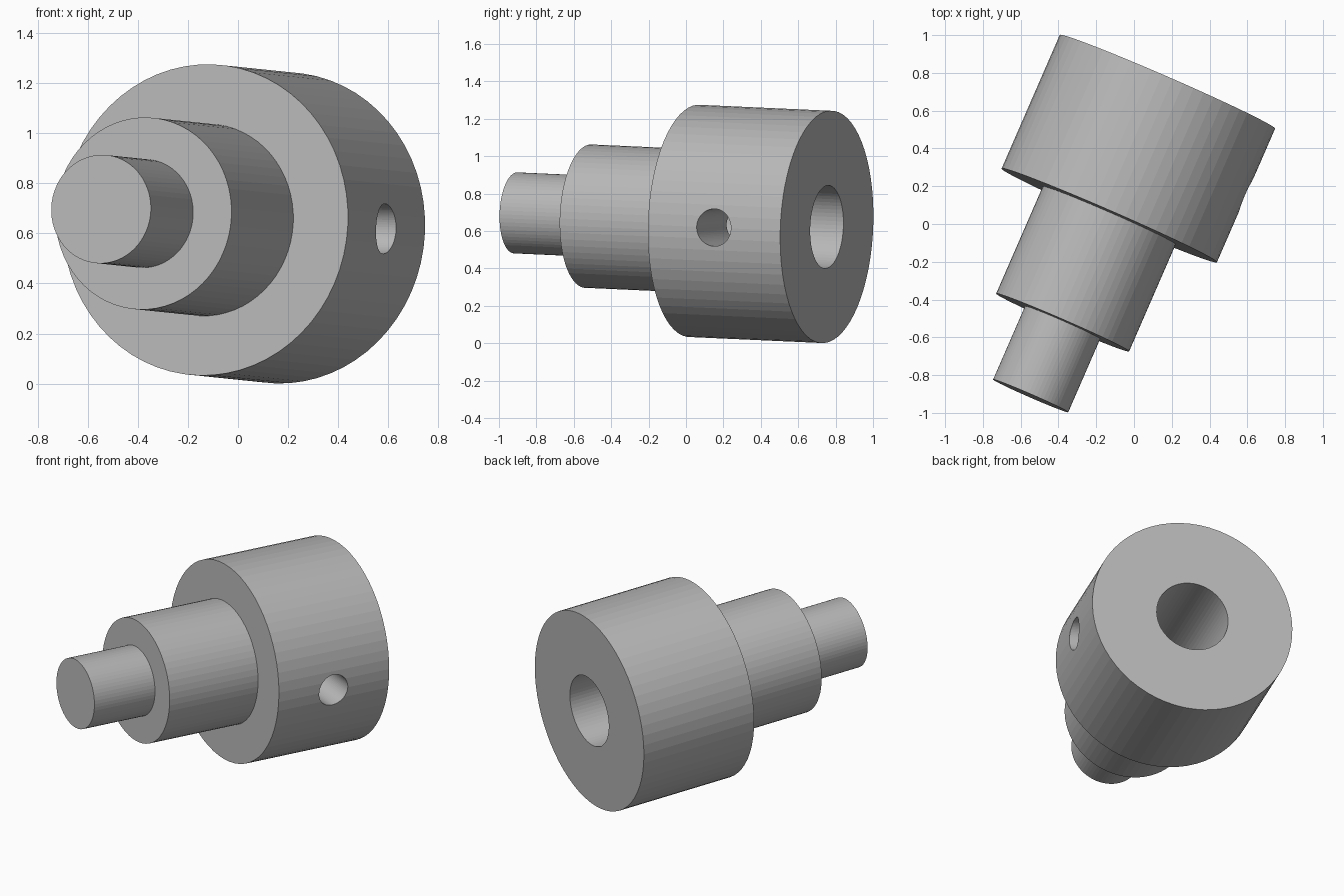
import bpy, bmesh, math
from mathutils import Matrix, Vector

cube = bpy.data.objects.get("Cube")
if cube:
    bpy.data.objects.remove(cube, do_unlink=True)

SEGMENTS = 64

grey = bpy.data.materials.new("machined_grey")
grey.use_nodes = True
grey.diffuse_color = (0.48, 0.48, 0.48, 1)
grey.node_tree.nodes["Principled BSDF"].inputs["Base Color"].default_value = (0.48, 0.48, 0.48, 1)

# Frame of the tilted part: z runs from the thin tip to the bored end, x towards the cross hole
tip = Vector((-0.547, -0.91, 0.697))
axis = Vector((0.724, 1.663, -0.075)).normalized()
side = Vector((0.916, -0.399, -0.032))
side = (side - axis * side.dot(axis)).normalized()
up = axis.cross(side)
frame = Matrix((side, up, axis)).transposed().to_4x4()
frame.translation = tip


def lathe(name, profile, matrix):
    """Spin a (radius, height) profile about z into a closed solid."""
    bm = bmesh.new()
    verts = [bm.verts.new((r, 0, h)) for r, h in profile]
    edges = [bm.edges.new(pair) for pair in zip(verts, verts[1:])]
    bmesh.ops.spin(bm, geom=verts + edges, cent=(0, 0, 0), axis=(0, 0, 1),
                   angle=math.tau, steps=SEGMENTS, use_duplicate=False)
    bmesh.ops.remove_doubles(bm, verts=bm.verts, dist=1e-4)
    bmesh.ops.recalc_face_normals(bm, faces=bm.faces)
    bm.transform(matrix)
    mesh = bpy.data.meshes.new(name)
    bm.to_mesh(mesh)
    bm.free()
    mesh.materials.append(grey)
    obj = bpy.data.objects.new(name, mesh)
    bpy.context.collection.objects.link(obj)
    return obj


# Stepped shaft: thin tip, middle step, wide collar, blind bore in the back
shaft = lathe("stepped_shaft", [
    (0, 0), (0.217, 0), (0.217, 0.424),
    (0.384, 0.424), (0.384, 1.043),
    (0.622, 1.043), (0.622, 1.815),
    (0.222, 1.815), (0.222, 1.043), (0, 1.043),
], frame)

# Cross hole through one wall of the collar into the bore
to_side = frame @ Matrix.Translation((0, 0, 1.427)) @ Matrix.Rotation(math.pi / 2, 4, 'Y')
cutter = lathe("cross_hole_cutter", [(0, 0.05), (0.1, 0.05), (0.1, 0.8), (0, 0.8)], to_side)
cutter.hide_render = True

cut = shaft.modifiers.new("cross_hole", 'BOOLEAN')
cut.operation = 'DIFFERENCE'
cut.solver = 'EXACT'
cut.object = cutter
bpy.context.view_layer.objects.active = shaft
bpy.ops.object.modifier_apply(modifier=cut.name)
bpy.data.objects.remove(cutter, do_unlink=True)
